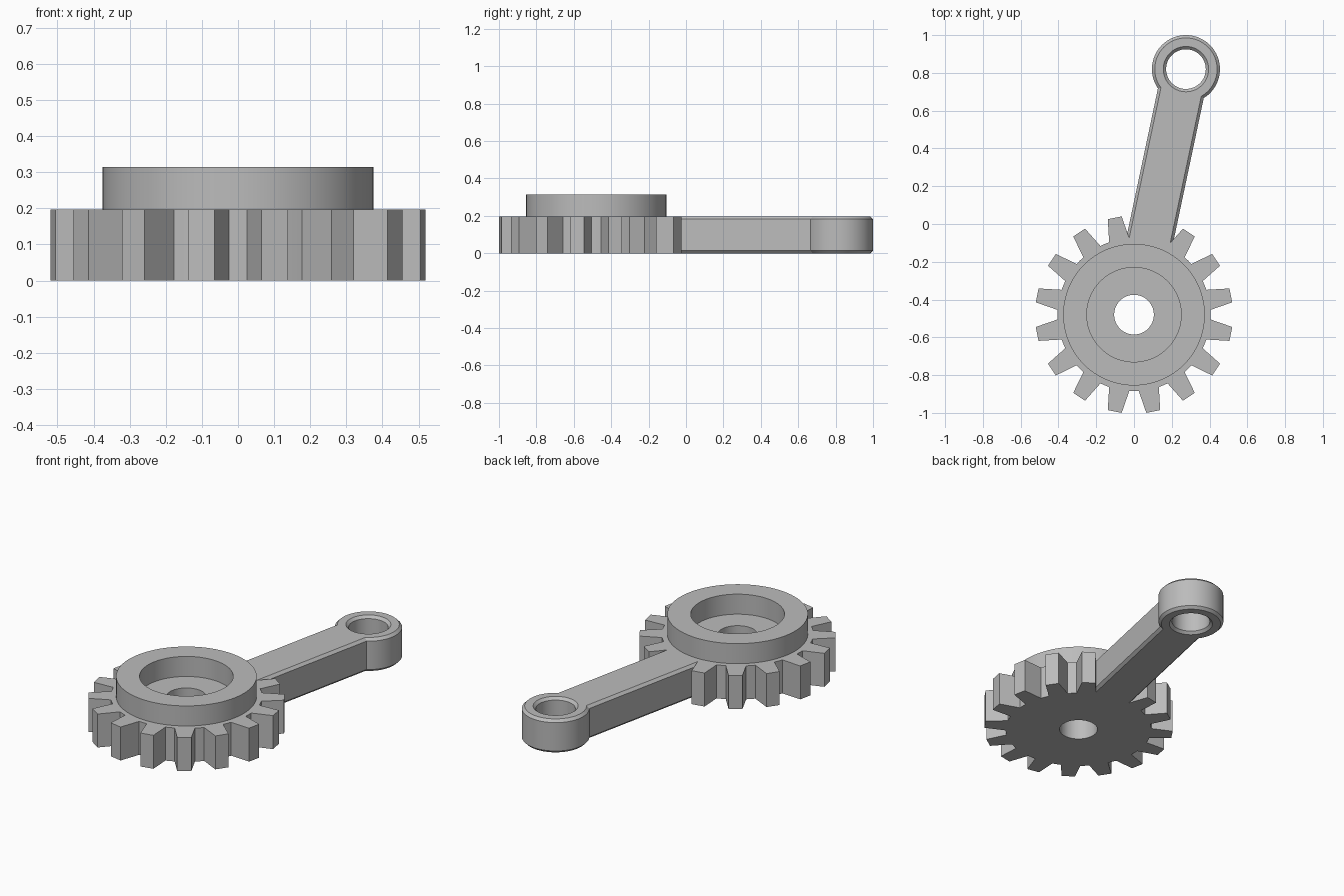
import bpy, bmesh
from math import sin, cos, pi, radians, atan2, hypot
from mathutils import Vector

if "Cube" in bpy.data.objects:
    bpy.data.objects.remove(bpy.data.objects["Cube"])

GEAR = Vector((0, -0.48, 0))
EYE = Vector((0.275, 0.82, 0))
THICK, CHAMFER, TEETH = 0.197, 0.015, 16

steel = bpy.data.materials.new("plain grey")
steel.use_nodes = True
GREY = (0.5, 0.5, 0.5, 1)
steel.diffuse_color = GREY
steel.node_tree.nodes["Principled BSDF"].inputs["Base Color"].default_value = GREY


def finish(name, bm, location):
    bmesh.ops.recalc_face_normals(bm, faces=bm.faces)
    mesh = bpy.data.meshes.new(name)
    bm.to_mesh(mesh)
    bm.free()
    mesh.materials.append(steel)
    obj = bpy.data.objects.new(name, mesh)
    obj.location = location
    bpy.context.collection.objects.link(obj)
    bpy.ops.object.select_all(action='DESELECT')
    obj.select_set(True)
    bpy.context.view_layer.objects.active = obj
    bpy.ops.object.shade_smooth_by_angle(angle=radians(25))
    return obj


def skin(bm, loops, closed):
    """Join equal vertex loops with quads."""
    pairs = list(zip(loops, loops[1:] + loops[:1] if closed else loops[1:]))
    for a, b in pairs:
        n = len(a)
        for i in range(n):
            j = (i + 1) % n
            bm.faces.new((a[i], a[j], b[j], b[i]))


def lathe(name, profile, location, steps=96):
    """Spin a closed (radius, height) profile into a ring."""
    bm = bmesh.new()
    loops = [[bm.verts.new((r * cos(2 * pi * k / steps), r * sin(2 * pi * k / steps), z))
              for r, z in profile] for k in range(steps)]
    skin(bm, loops, True)
    return finish(name, bm, location)


# Toothed disc with a centre hole; the arm takes the place of one tooth
outline = []
for k in range(TEETH):
    mid = 360 / TEETH * (k + 0.5)
    root, tip = 0.405, 0.405 if k == 3 else 0.524
    for r, a in ((root, -7.7), (tip, -4.1), (tip, 4.1), (root, 7.7)):
        outline.append((r, radians(mid + a)))
    outline.append((root, radians(mid + 180 / TEETH)))

bm = bmesh.new()
loops = [[bm.verts.new(((r if outer else 0.105) * cos(a), (r if outer else 0.105) * sin(a), z))
          for r, a in outline]
         for outer, z in ((False, 0), (True, 0), (True, THICK), (False, THICK))]
skin(bm, loops, True)
finish("gear_wheel", bm, GEAR)

# Raised collar on the gear
lathe("gear_collar", [(0.25, THICK), (0.375, THICK), (0.375, 0.315), (0.25, 0.315)], GEAR)

# Chamfered eye at the far end of the arm
low, high = CHAMFER, THICK - CHAMFER
lathe("rod_eye", [(0.105, low), (0.12, 0), (0.165, 0), (0.18, low),
                  (0.18, high), (0.165, THICK), (0.12, THICK), (0.105, high)], EYE)

# Straight arm with chamfered long edges
span = EYE - GEAR
length = hypot(span.x, span.y)
half = 0.124
inner = half - CHAMFER
section = [(-inner, 0), (inner, 0), (half, low), (half, high),
           (inner, THICK), (-inner, THICK), (-half, high), (-half, low)]
bm = bmesh.new()
ends = [[bm.verts.new((x, y, z)) for x, z in section] for y in (0.38, length - 0.124)]
skin(bm, ends, False)
for loop in ends:
    bm.faces.new(loop)
arm = finish("connecting_arm", bm, GEAR)
arm.rotation_euler.z = -atan2(span.x, span.y)
